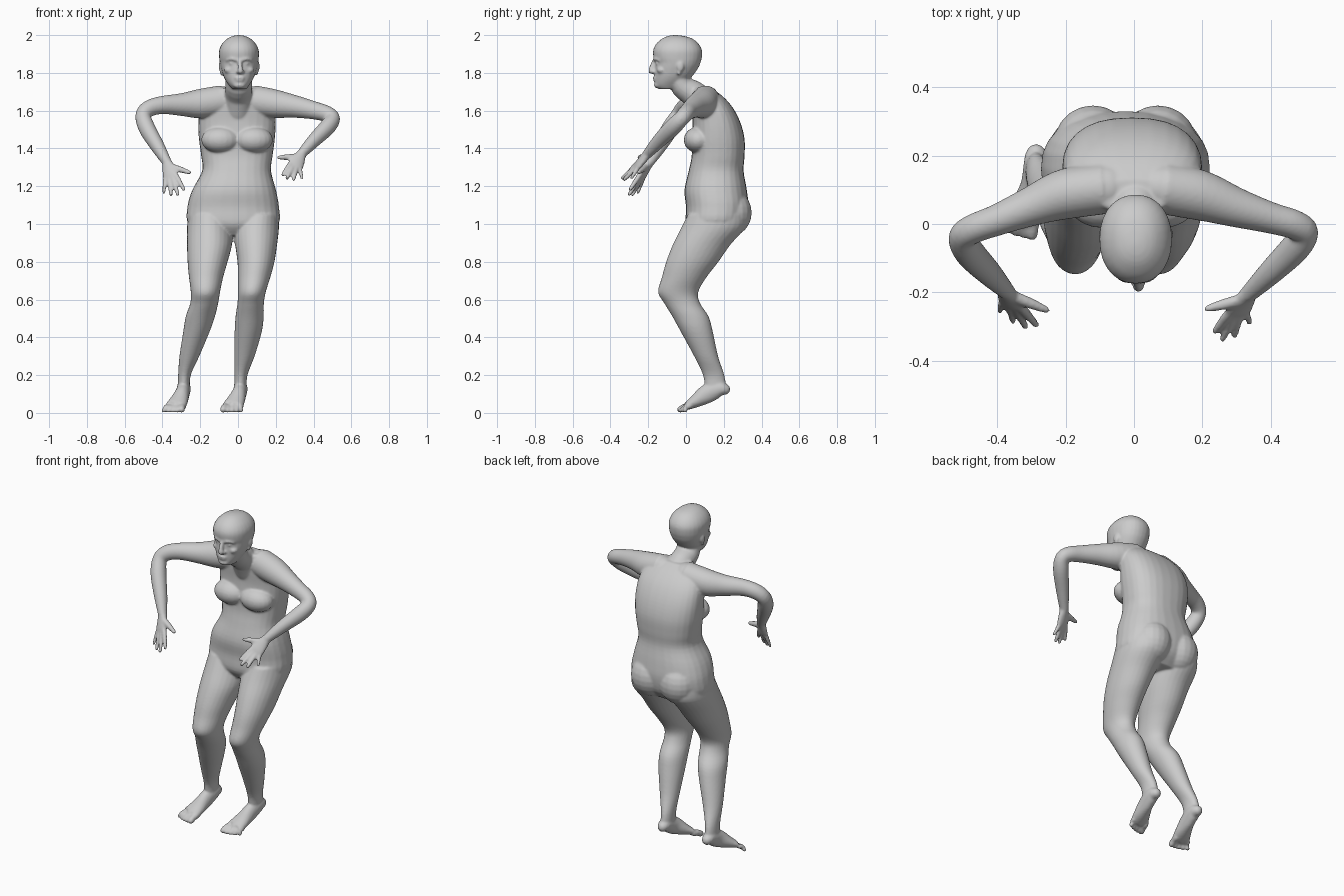
import bpy, bmesh, math
from mathutils import Vector, Matrix

bm = bmesh.new()
N = 28


def smooth_rows(rows, steps=4):
    """Catmull-Rom interpolation of rows of numbers."""
    out = []
    for i in range(len(rows) - 1):
        p0, p1 = rows[max(i - 1, 0)], rows[i]
        p2, p3 = rows[i + 1], rows[min(i + 2, len(rows) - 1)]
        for s in range(steps):
            t = s / steps
            out.append([0.5 * (2 * b + (c - a) * t + (2 * a - 5 * b + 4 * c - d) * t * t
                               + (3 * b - a - 3 * c + d) * t ** 3)
                        for a, b, c, d in zip(p0, p1, p2, p3)])
    out.append(list(rows[-1]))
    return out


def skin(rings):
    """Closed surface through rings of points."""
    vs = [[bm.verts.new(p) for p in r] for r in rings]
    n = len(vs[0])
    for a, b in zip(vs, vs[1:]):
        for i in range(n):
            j = (i + 1) % n
            bm.faces.new((a[i], a[j], b[j], b[i]))
    bm.faces.new(vs[0][::-1])
    bm.faces.new(vs[-1])


def slices(rows, power=2.0):
    """Horizontal sections: z, x min, x max, y front, y back."""
    rings = []
    for z, xl, xr, yf, yb in smooth_rows(rows):
        ring = []
        for k in range(N):
            a = 2 * math.pi * k / N
            c, s = math.cos(a), math.sin(a)
            e = 2 / power
            ring.append(((xl + xr) / 2 + (xr - xl) / 2 * math.copysign(abs(c) ** e, c),
                         (yf + yb) / 2 + (yb - yf) / 2 * math.copysign(abs(s) ** e, s), z))
        rings.append(ring)
    skin(rings)


def ball(c, r):
    m = Matrix.Translation(c) @ Matrix.Diagonal((*r, 1))
    bmesh.ops.create_uvsphere(bm, u_segments=20, v_segments=12, radius=1, matrix=m)


def tube(rows, ref=(0, 0, 1), rounded=True):
    """Sections along a path: x, y, z, radius along ref, other radius."""
    pts = smooth_rows(rows)
    cs = [Vector(p[:3]) for p in pts]
    rings = []
    for i, p in enumerate(pts):
        t = (cs[min(i + 1, len(cs) - 1)] - cs[max(i - 1, 0)]).normalized()
        u = Vector(ref)
        u = (u - t * u.dot(t)).normalized()
        v = t.cross(u)
        rings.append([cs[i] + u * p[3] * math.cos(2 * math.pi * k / N)
                      + v * p[4] * math.sin(2 * math.pi * k / N) for k in range(N)])
    skin(rings)
    if rounded:
        for p in (pts[0], pts[-1]):
            ball(p[:3], [min(p[3:]) * 0.98] * 3)


# Torso
slices([(0.94, -.16, .10, .04, .25), (1.00, -.262, .212, .0, .31), (1.09, -.268, .217, .0, .33),
        (1.18, -.242, .201, -.008, .322), (1.28, -.19, .175, .014, .305), (1.36, -.195, .183, .03, .31),
        (1.45, -.207, .195, .03, .31), (1.54, -.21, .2, .035, .287), (1.62, -.2, .195, .03, .245),
        (1.68, -.165, .16, .03, .19), (1.72, -.10, .10, .035, .13)], 2.4)
for s in (-1, 1):
    ball((-.005 + s * .088, .066, 1.445), (.102, .078, .07))      # breasts
    ball((-.025 + s * .095, .235, 1.06), (.115, .113, .125))      # buttocks

# Neck and head
tube([(0, .10, 1.60, .08, .08), (.002, .05, 1.68, .072, .073), (.004, -.02, 1.728, .07, .06),
      (.005, -.05, 1.80, .07, .055)], (1, 0, 0))
slices([(1.715, -.03, .045, -.145, -.05), (1.735, -.048, .06, -.163, -.02), (1.76, -.066, .076, -.166, .01),
        (1.79, -.08, .09, -.166, .04), (1.83, -.091, .102, -.165, .067), (1.855, -.096, .107, -.163, .077),
        (1.88, -.1, .11, -.172, .084), (1.92, -.1, .11, -.174, .085), (1.955, -.084, .094, -.157, .066),
        (1.982, -.056, .066, -.125, .032), (1.995, -.028, .038, -.095, -.01),
        (2.0, -.004, .012, -.065, -.05)], 2.15)
# Face: nose, lips, chin, brows, eyes, cheeks, ears
tube([(.008, -.166, 1.865, .011, .012), (.011, -.178, 1.835, .012, .014),
      (.013, -.184, 1.81, .016, .016)], (1, 0, 0))
ball((.012, -.172, 1.806), (.023, .016, .012))
ball((.008, -.163, 1.774), (.028, .013, .008))
ball((.008, -.161, 1.76), (.024, .013, .008))
ball((.007, -.148, 1.735), (.034, .022, .017))
for s in (-1, 1):
    x = .006
    tube([(x + s * .015, -.167, 1.868, .007, .01), (x + s * .04, -.16, 1.874, .008, .01),
          (x + s * .065, -.137, 1.866, .007, .01)])
    ball((x + s * .036, -.148, 1.85), (.017, .014, .01))
    ball((x + s * .052, -.127, 1.815), (.028, .028, .02))
    ball((x + s * .097, -.03, 1.835), (.012, .02, .03))
    ball((x + s * .093, -.037, 1.805), (.01, .011, .02))

# Legs: z, left leg x range, right leg x range, y front, y back
legs = [(1.05, -.262, -.04, .0, .215, .01, .315), (.98, -.27, -.03, -.025, .217, -.025, .312),
        (.89, -.27, -.032, -.015, .207, -.07, .235), (.80, -.267, -.055, -.003, .193, -.105, .172),
        (.72, -.26, -.078, 0, .172, -.127, .11), (.64, -.25, -.095, 0, .147, -.148, .065),
        (.58, -.253, -.105, -.003, .137, -.115, .075), (.51, -.277, -.122, -.013, .136, -.072, .12),
        (.43, -.29, -.15, -.018, .126, -.028, .142), (.30, -.31, -.205, -.02, .088, .043, .17),
        (.20, -.317, -.25, -.02, .05, .09, .203), (.12, -.32, -.255, -.02, .045, .10, .215)]
slices([(r[0], r[1], r[2], r[5], r[6]) for r in legs])
slices([(r[0], r[3], r[4], r[5], r[6]) for r in legs])


def foot(ax, medial):
    tube([(ax, .205, .125, .033, .03), (ax, .17, .127, .037, .045), (ax - .008, .11, .10, .038, .05),
          (ax - .025, .055, .065, .048, .036), (ax - .042, .012, .04, .055, .023)], (1, 0, 0))
    for i in range(5):
        r = (.018, .013, .0125, .012, .012)[i]
        bx = ax - .042 + medial * (.038 - .0215 * i)
        tip = (-.03, -.03, -.025, -.016, -.004)[i]
        tube([(bx, .02, .036, r, r), (bx - .006, tip * .3, .03, r, r),
              (bx - .01 + medial * (.002 - .002 * i), tip, r, r, r)], (1, 0, 0))


foot(-.287, 1)
foot(.014, -1)

# Arms
tube([(-.08, .105, 1.655, .075, .08), (-.2, .088, 1.637, .074, .078), (-.30, .052, 1.632, .058, .06),
      (-.40, .012, 1.63, .046, .048), (-.47, -.014, 1.612, .043, .044), (-.502, -.04, 1.575, .042, .041),
      (-.482, -.083, 1.507, .046, .044), (-.425, -.143, 1.41, .039, .037), (-.375, -.195, 1.325, .026, .025)],
     (0.3, -1, 0.2))
tube([(.08, .105, 1.655, .075, .08), (.19, .085, 1.637, .074, .076), (.30, .048, 1.622, .058, .06),
      (.40, .018, 1.602, .046, .048), (.47, -.002, 1.583, .043, .043), (.5, -.026, 1.557, .041, .04),
      (.472, -.07, 1.512, .045, .043), (.402, -.14, 1.442, .038, .036), (.335, -.205, 1.37, .026, .025)],
     (-0.3, -1, 0.2))


def hand(wrist, k_index, k_little, tips, thumb):
    w, a, b = Vector(wrist), Vector(k_index), Vector(k_little)
    mid, across = (a + b) / 2, b - a
    tube([(*w, .027, .024), (*w.lerp(mid, .4), .036, .02), (*w.lerp(mid, .8), .043, .017),
          (*mid, .041, .014)], across)
    for i, tip in enumerate(tips):
        k, t = a.lerp(b, i / 3), Vector(tip)
        base = w.lerp(k, .75)
        r = .0125 if i < 3 else .011
        t = t + (k - t).normalized() * .009
        tube([(*base, r, r), (*k, r * 1.08, r * 1.08), (*k.lerp(t, .5), r, r), (*t, r * .8, r * .8)], across)
    t = Vector(thumb)
    root = w.lerp(a, .25)
    tube([(*root, .018, .018), (*root.lerp(t, .5), .016, .016), (*root.lerp(t, .92), .011, .011)], (1, .2, .9))


hand((-.375, -.195, 1.325), (-.325, -.25, 1.252), (-.385, -.228, 1.238),
     [(-.283, -.3, 1.177), (-.317, -.305, 1.15), (-.353, -.288, 1.147), (-.394, -.258, 1.158)],
     (-.248, -.255, 1.27))
hand((.335, -.205, 1.37), (.272, -.268, 1.312), (.328, -.258, 1.292),
     [(.233, -.32, 1.255), (.257, -.343, 1.237), (.293, -.333, 1.23), (.34, -.293, 1.236)],
     (.207, -.25, 1.352))

# Fuse everything into one continuous skin
bmesh.ops.recalc_face_normals(bm, faces=bm.faces[:])
mesh = bpy.data.meshes.new("body")
bm.to_mesh(mesh)
bm.free()
body = bpy.data.objects.new("body", mesh)
bpy.context.collection.objects.link(body)
fuse = body.modifiers.new("fuse", 'REMESH')
fuse.mode = 'VOXEL'
fuse.voxel_size = 0.0065
fuse.use_smooth_shade = True
soft = body.modifiers.new("soften", 'SMOOTH')
soft.factor = 0.5
soft.iterations = 5
